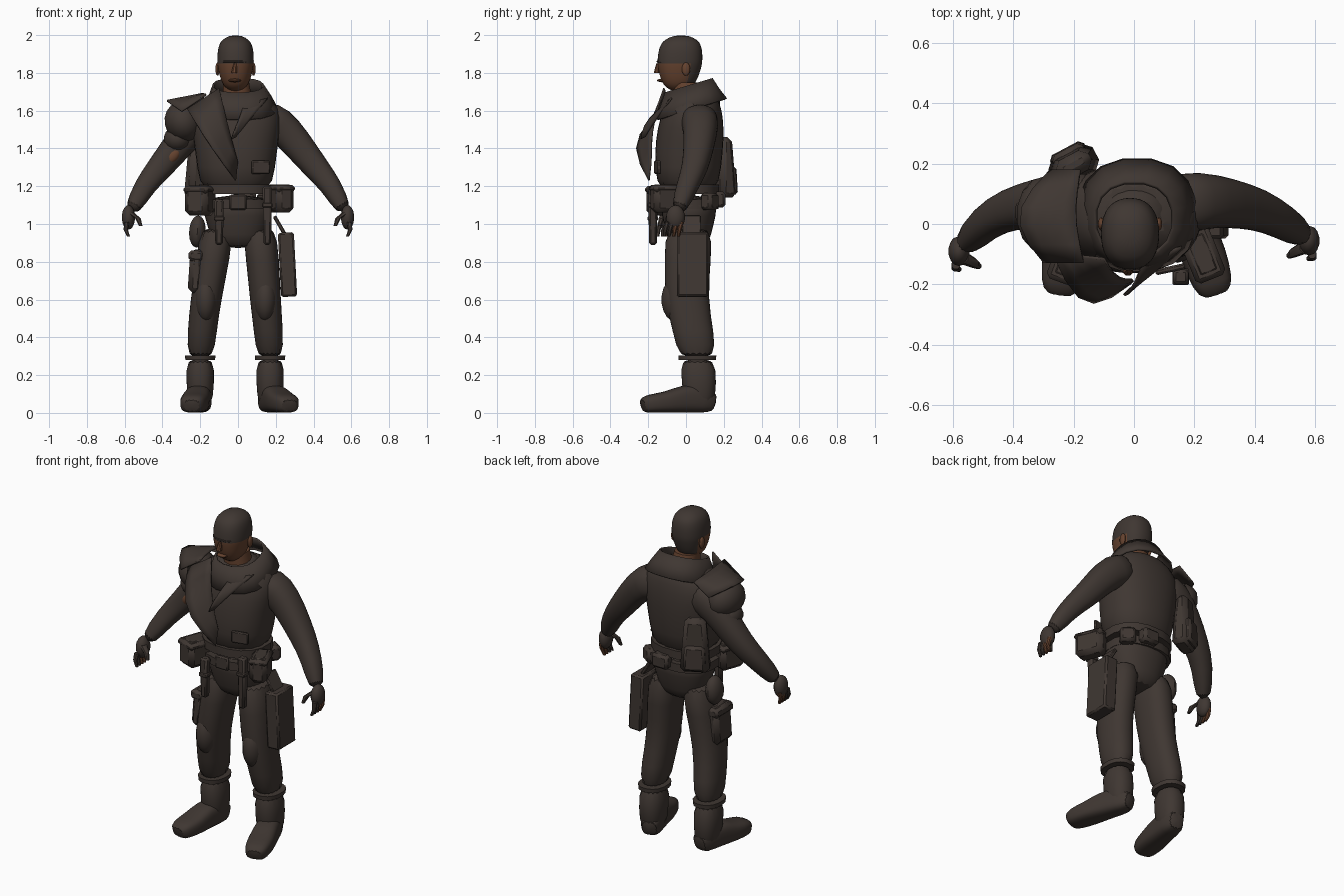
import bpy, bmesh, math
from mathutils import Vector, Matrix

if "Cube" in bpy.data.objects:
    bpy.data.objects.remove(bpy.data.objects["Cube"])


def material(name, colour):
    mat = bpy.data.materials.new(name)
    mat.use_nodes = True
    mat.diffuse_color = (*colour, 1)
    mat.node_tree.nodes["Principled BSDF"].inputs["Base Color"].default_value = (*colour, 1)
    return mat


CLOTH = material("dark brown cloth", (0.05, 0.038, 0.032))
SKIN = material("skin", (0.13, 0.055, 0.028))


def finish(name, bm, mat=CLOTH, subdiv=0, thick=0, bevel=0):
    bmesh.ops.recalc_face_normals(bm, faces=bm.faces[:])
    mesh = bpy.data.meshes.new(name)
    bm.to_mesh(mesh)
    bm.free()
    mesh.materials.append(mat)
    mesh.shade_smooth()
    mesh.set_sharp_from_angle(angle=math.radians(35))
    part = bpy.data.objects.new(name, mesh)
    bpy.context.collection.objects.link(part)
    if thick:
        part.modifiers.new("thickness", 'SOLIDIFY').thickness = thick
    if bevel:
        part.modifiers.new("bevel", 'BEVEL').width = bevel
    if subdiv:
        part.modifiers.new("round", 'SUBSURF').levels = subdiv
    return part


def loft(name, sections, sides=16, up=None, power=2.3, caps=True, tilt=0, **look):
    """Skin rings (x, y, z, width, depth); level rings, or across the path if up is given."""
    bm = bmesh.new()
    centres = [Vector(s[:3]) for s in sections]
    last = len(centres) - 1
    rings = []
    for i, (centre, section) in enumerate(zip(centres, sections)):
        u, v = Vector((1, 0, 0)), Vector((0, 1, tilt))
        if up:
            along = (centres[min(i + 1, last)] - centres[max(i - 1, 0)]).normalized()
            u = along.cross(Vector(up)).normalized()
            v = u.cross(along)
        ring = []
        for k in range(sides):
            angle = math.tau * (k + 0.5) / sides
            across, deep = [math.copysign(abs(w) ** (2 / power), w)
                            for w in (math.cos(angle), math.sin(angle))]
            ring.append(bm.verts.new(centre + u * across * section[3] + v * deep * section[4]))
        rings.append(ring)
    for low, high in zip(rings, rings[1:]):
        for k in range(sides):
            n = (k + 1) % sides
            bm.faces.new((low[k], low[n], high[n], high[k]))
    if caps:
        bm.faces.new(rings[0])
        bm.faces.new(rings[-1])
    return finish(name, bm, **look)


def tube(name, points, start, end, depth=1.0, **options):
    """Loft along points with an evenly changing radius."""
    step = (end - start) / (len(points) - 1)
    radii = [start + step * i for i in range(len(points))]
    return loft(name, [(*p, r, r * depth) for p, r in zip(points, radii)], **options)


def solid(name, bm, place, size, turn, lean, **look):
    bm.transform(Matrix.Translation(place)
                 @ Matrix.Rotation(math.radians(turn), 4, 'Z')
                 @ Matrix.Rotation(math.radians(lean), 4, 'Y')
                 @ Matrix.Diagonal((*size, 1)))
    return finish(name, bm, **look)


def box(name, place, size, turn=0, lean=0, taper=1.0, bevel=0.015):
    bm = bmesh.new()
    bmesh.ops.create_cube(bm, size=1)
    for v in bm.verts:
        if v.co.z > 0:
            v.co.xy *= taper
    return solid(name, bm, place, size, turn, lean, bevel=bevel)


def pouch(name, place, size, turn=0, lean=0):
    """Soft box with a wider flap over its top."""
    box(name, place, size, turn, lean, bevel=0.025)
    x, y, z = place
    wide, deep, tall = size
    box(name + "_flap", (x, y, z + tall * 0.35), (wide * 1.07, deep * 1.05, tall / 4), turn, lean)


def blob(name, place, size, turn=0, lean=0, mat=CLOTH):
    bm = bmesh.new()
    bmesh.ops.create_uvsphere(bm, u_segments=14, v_segments=9, radius=1)
    return solid(name, bm, place, size, turn, lean, mat=mat)


def sheet(name, corners, bulge, count=6):
    """Cloth between four corners, swelling most along its first side."""
    a, b, c, d = map(Vector, corners)
    bm = bmesh.new()
    grid = []
    for i in range(count):
        t = i / (count - 1)
        left, right = a.lerp(d, t), b.lerp(c, t)
        swell = Vector(bulge) * math.sin(math.pi * t)
        grid.append([bm.verts.new(left.lerp(right, s / 4) + swell * (1 - s / 5))
                     for s in range(5)])
    for low, high in zip(grid, grid[1:]):
        for k in range(4):
            bm.faces.new((low[k], low[k + 1], high[k + 1], high[k]))
    return finish(name, bm, thick=0.01)


# Head: a rounded column that narrows to the chin; skin low on the front, hair elsewhere
rings = []
for i in range(13):
    t = i / 12
    r = max((1 - abs(2 * t - 1) ** 3) ** (1 / 3), 0.3) * min(1, 0.75 + t / 2)
    rings.append((-0.013, -0.04 + t / 70, 1.7 + 0.3 * t, 0.098 * r, 0.12 * r))
head = loft("head", rings, sides=20, subdiv=1)
head.data.materials.append(SKIN)
for face in head.data.polygons:
    face.material_index = int(face.center.z < 1.85 and face.center.y < 0.02)
tube("nose", [(-0.015, -0.15, 1.85), (-0.02, -0.155, 1.8)], 0.008, 0.017, sides=8, mat=SKIN)
blob("brow", (-0.015, -0.1, 1.86), (0.077, 0.056, 0.016))
blob("mouth", (-0.017, -0.12, 1.76), (0.034, 0.034, 0.01), mat=SKIN)
for side in (-1, 1):
    blob("ear", (side * 0.095 - 0.013, 0, 1.82), (0.012, 0.022, 0.035), mat=SKIN)
tube("neck", [(0, 0.02, 1.6), (-0.01, 0, 1.75)], 0.085, 0.07, mat=SKIN)

# Standing collar and scarf
tube("collar", [(0.01, 0.03, 1.61), (0.01, 0.02, 1.67), (0, 0.015, 1.735)], 0.2, 0.135,
     depth=0.95, caps=False, tilt=0.3, thick=0.012)
tube("scarf", [(0, 0, 1.61), (0, 0, 1.66), (0, 0, 1.7)], 0.14, 0.1, tilt=0.2, subdiv=1)

# Jacket, belt and hips
loft("jacket", [(-0.01, 0.01, 1.15, 0.19, 0.16), (-0.01, 0.01, 1.3, 0.21, 0.18),
                (-0.01, 0.02, 1.45, 0.23, 0.185), (-0.01, 0.03, 1.57, 0.25, 0.17),
                (0, 0.04, 1.65, 0.2, 0.14), (0, 0.035, 1.7, 0.12, 0.11)], subdiv=1)
for name, z, r in (("jacket_hem", 1.18, 0.2), ("belt", 1.1, 0.195)):
    tube(name, [(-0.01, 0.01, z - 0.02), (-0.01, 0.01, z + 0.03)], r, r, depth=0.84)
tube("hips", [(0, 0.015, 1.16), (0, 0.015, 1.04), (0, 0.015, 0.94), (0, 0.015, 0.87)],
     0.21, 0.12, depth=0.8, subdiv=1)
box("buckle", (0, -0.152, 1.115), (0.09, 0.02, 0.08), bevel=0.008)
box("chest_pocket", (0.12, -0.15, 1.3), (0.1, 0.02, 0.07), turn=12, bevel=0.006)

# Legs and boots, the left foot turned further out
for name, side, spread, turn in (("left", 1, 0.17, 0.33), ("right", -1, 0.2, 0.15)):
    ankle, knee = side * spread, side * spread * 0.85
    tube(name + "_leg", [(side * 0.11, 0.015, 1), (side * 0.13, 0.01, 0.82), (knee, 0, 0.6),
                         (ankle * 0.95, 0.04, 0.43), (ankle, 0.06, 0.28)],
         0.094, 0.073, depth=1.4, subdiv=1)
    blob(name + "_knee_pad", (knee, -0.05, 0.6), (0.06, 0.08, 0.12))
    tube(name + "_boot_shaft", [(ankle, 0.07, 0.02), (ankle, 0.07, 0.16), (ankle, 0.06, 0.3)],
         0.068, 0.079, depth=1.25, subdiv=1)
    tube(name + "_boot_cuff", [(ankle, 0.06, 0.28), (ankle, 0.06, 0.305)], 0.08, 0.082, depth=1.25)
    foot = []
    for y, wide, tall in ((0.16, 0.05, 0.1), (0.08, 0.065, 0.15), (-0.02, 0.07, 0.15),
                          (-0.1, 0.078, 0.11), (-0.2, 0.07, 0.1), (-0.235, 0.045, 0.07)):
        foot.append((ankle + side * turn * (0.08 - y), y, tall / 2, wide, tall / 2))
    loft(name + "_foot", foot, up=(0, 0, 1), power=3, subdiv=1)

# Arms and hands, the right hand held further forward
for name, side, reach in (("left", 1, 0.045), ("right", -1, 0.08)):
    wrist = Vector((side * 0.57, -reach, 1.06))
    tube(name + "_arm", [(side * 0.12, 0.06, 1.56), (side * 0.22, 0.08, 1.53),
                         (side * 0.31, 0.07, 1.43), (side * 0.41, 0.05, 1.3),
                         (side * 0.49, 0.01, 1.21), wrist], 0.11, 0.045, up=(0, 1, 0), subdiv=1)

    def hand(x, y, z):
        return wrist + Vector((side * x, y, z))
    blob(name + "_palm", hand(0.01, -0.01, -0.025), (0.036, 0.05, 0.065))
    for i in range(4):
        y = 0.02 - i / 40
        tube(name + "_finger", [hand(0.02, y, -0.05), hand(0.024, y - 0.01, -0.09),
                                hand(0.01, y - 0.015, -0.125)], 0.015, 0.009,
             sides=8, mat=SKIN if i < 2 else CLOTH)
    tube(name + "_thumb", [hand(0, -0.03, 0), hand(-0.04, -0.05, -0.03),
                           hand(-0.055, -0.06, -0.07)], 0.022, 0.01, sides=8)

# Right shoulder guard, flared plate and torn sleeve
blob("shoulder_guard", (-0.29, 0.03, 1.54), (0.1, 0.13, 0.11), lean=-20)
blob("sleeve_puff", (-0.32, 0.04, 1.45), (0.075, 0.09, 0.07))
blob("torn_sleeve_patch", (-0.345, 0, 1.36), (0.03, 0.02, 0.05), lean=40, mat=SKIN)
sheet("shoulder_plate", [(-0.3, -0.13, 1.6), (-0.17, -0.13, 1.69),
                         (-0.18, 0.18, 1.67), (-0.28, 0.18, 1.6)], (-0.09, 0, 0.06))

# Open lapels
sheet("right_lapel", [(-0.27, -0.1, 1.61), (-0.1, -0.12, 1.72),
                      (0, -0.19, 1.33), (-0.01, -0.2, 1.23)], (-0.02, -0.11, 0.02))
sheet("left_lapel", [(0.03, -0.12, 1.63), (0.16, -0.08, 1.67),
                     (-0.01, -0.22, 1.46), (-0.03, -0.24, 1.45)], (0, -0.03, 0))

# Belt pouches, sheaths, holster and back bag
pouch("left_front_pouch", (0.225, -0.1, 1.135), (0.1, 0.17, 0.15), turn=22)
pouch("right_front_pouch", (-0.2, -0.12, 1.125), (0.13, 0.16, 0.16), turn=-20)
pouch("thigh_pocket", (-0.222, -0.01, 0.75), (0.075, 0.16, 0.23), lean=4)
for x, top in ((-0.1, 1.13), (0.155, 1.2)):
    box("sheath", (x, -0.175, (top + 0.89) / 2), (0.04, 0.04, top - 0.89), taper=1.25, bevel=0.01)
    box("sheath_strap", (x, -0.175, top - 0.1), (0.055, 0.055, 0.025), bevel=0.005)
blob("hip_pouch", (-0.215, 0.03, 0.96), (0.045, 0.065, 0.085), lean=4)
box("back_belt_pouch", (0.04, 0.175, 1.13), (0.11, 0.07, 0.085))
box("left_belt_pouch", (0.15, 0.125, 1.12), (0.09, 0.07, 0.09), turn=-35)
box("holster", (0.262, 0.035, 0.785), (0.085, 0.165, 0.34), lean=-3, bevel=0.01)
box("holster_hanger", (0.225, 0.03, 0.985), (0.02, 0.1, 0.13), lean=-30, bevel=0.005)
box("back_bag", (-0.2, 0.195, 1.3), (0.17, 0.1, 0.32), turn=28, taper=0.7, bevel=0.025)
box("bag_pocket", (-0.215, 0.225, 1.23), (0.13, 0.06, 0.15), turn=28, taper=0.85)
